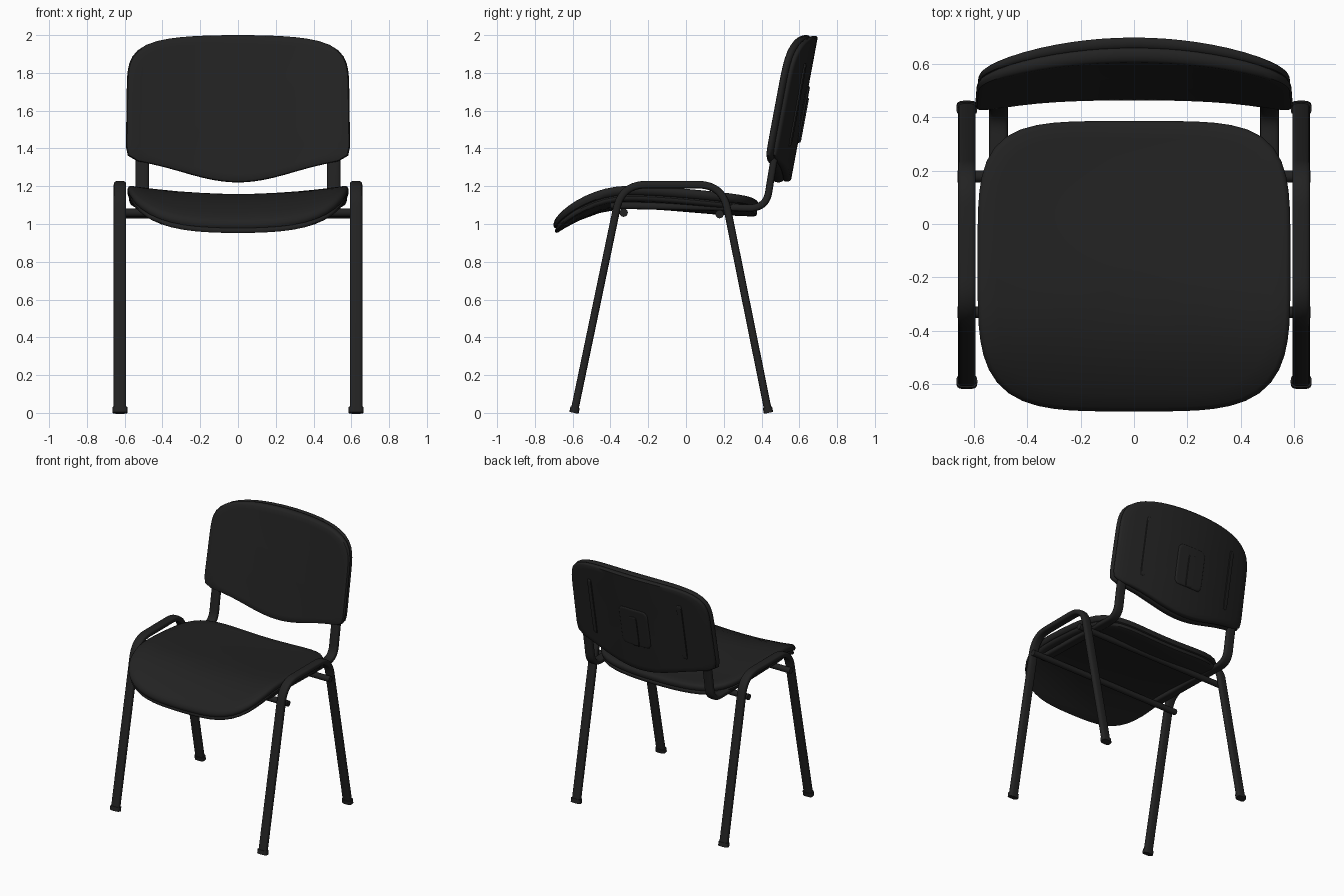
import bpy, bmesh, math
from mathutils import Vector

if "Cube" in bpy.data.objects:
    bpy.data.objects.remove(bpy.data.objects["Cube"])

black = bpy.data.materials.new("matte black")
black.diffuse_color = (0.016, 0.016, 0.016, 1)
black.use_nodes = True
black.node_tree.nodes["Principled BSDF"].inputs["Base Color"].default_value = black.diffuse_color


def finish(name, bm, angle=40):
    bmesh.ops.recalc_face_normals(bm, faces=bm.faces)
    me = bpy.data.meshes.new(name)
    bm.to_mesh(me)
    bm.free()
    me.materials.append(black)
    ob = bpy.data.objects.new(name, me)
    bpy.context.collection.objects.link(ob)
    bpy.ops.object.select_all(action='DESELECT')
    ob.select_set(True)
    bpy.context.view_layer.objects.active = ob
    bpy.ops.object.shade_smooth_by_angle(angle=math.radians(angle))
    return ob


def slab(name, place, rings, n_low=4, n_high=4, seg=72):
    """Rounded slab: superellipse rings (scale, t) placed in space by place(u, v, t)."""
    bm = bmesh.new()
    loops = []
    for s, t in rings:
        loop = []
        for i in range(seg):
            a = 2 * math.pi * (i + 0.5) / seg
            c, d = math.cos(a), math.sin(a)
            n = n_high if d > 0 else n_low
            r = s * (abs(c) ** n + abs(d) ** n) ** (-1 / n)
            loop.append(bm.verts.new(place(r * c, r * d, t)))
        loops.append(loop)
    for A, B in zip(loops, loops[1:]):
        for i in range(seg):
            j = (i + 1) % seg
            bm.faces.new((A[i], A[j], B[j], B[i]))
    for loop, t in ((loops[0], rings[0][1]), (loops[-1], rings[-1][1])):
        mid = bm.verts.new(place(0, 0, t))
        for i in range(seg):
            bm.faces.new((loop[i], loop[(i + 1) % seg], mid))
    return finish(name, bm)


def pillow(t0, t1, inset=0.03, edge=1.0):
    """Ring list for a slab from t0 to t1 with rounded rim."""
    inner = [0.15, 0.35, 0.55, 0.75, 0.88]
    h = t1 - t0
    rim = [(edge - inset, t0), (edge - inset * .3, t0 + h * .12), (edge, t0 + h * .4),
           (edge, t0 + h * .65), (edge - inset * .35, t0 + h * .88), (edge - inset, t1)]
    return [(s, t0) for s in inner] + rim + [(s, t1) for s in reversed(inner)]


def fillet(points, d, steps=10):
    """Round the inner corners of a path in the side plane."""
    pts = [Vector(p) for p in points]
    out = [pts[0]]
    for a, b, c in zip(pts, pts[1:], pts[2:]):
        p, q = b + (a - b).normalized() * d, b + (c - b).normalized() * d
        for k in range(steps + 1):
            t = k / steps
            out.append(p * (1 - t) ** 2 + b * 2 * t * (1 - t) + q * t * t)
    return out + [pts[-1]]


def tube(name, x, path, half_w, half_t, seg=20):
    """Flat-oval tube swept along a (y, z) path at the given x."""
    bm = bmesh.new()
    loops = []
    for i, p in enumerate(path):
        tan = (path[min(i + 1, len(path) - 1)] - path[max(i - 1, 0)]).normalized()
        nor = Vector((-tan.y, tan.x))
        loop = []
        for k in range(seg):
            a = 2 * math.pi * k / seg
            c, s = math.cos(a), math.sin(a)
            dx = half_w * math.copysign(abs(c) ** 0.6, c)
            q = p + nor * half_t * math.copysign(abs(s) ** 0.6, s)
            loop.append(bm.verts.new((x + dx, q.x, q.y)))
        loops.append(loop)
    for A, B in zip(loops, loops[1:]):
        for i in range(seg):
            j = (i + 1) % seg
            bm.faces.new((A[i], A[j], B[j], B[i]))
    bm.faces.new(loops[0])
    bm.faces.new(loops[-1])
    return finish(name, bm)


# Seat: saddle surface with a waterfall front edge
def seat_place(u, v, t):
    y = -0.158 + 0.543 * v
    if y < -0.3:
        z = 1.16 - 0.14 * ((-0.3 - y) / 0.4) ** 2
    else:
        k = (y + 0.3) / 0.685
        z = 1.16 - 0.04 * k * k * (3 - 2 * k)
    return (0.585 * u, y, z + 0.045 * u * u + t)


slab("seat_cushion", seat_place, pillow(-0.05, 0.0), 4, 4.5)
slab("seat_shell", seat_place, pillow(-0.08, -0.045, 0.03, 0.985), 4, 4.5)


# Backrest: curved, tilted pad with bowed lower edge
def back_front(u, z):
    return 0.46 + 0.187 * (z - 1.22) - 0.07 * u * u


def back_rear(u, z):
    return back_front(u, z) + 0.094 - 0.03 * u * u


def back_place(u, v, t):
    low = 1.22 + 0.11 * (1 - math.cos(math.pi * u)) / 2
    high = 2.0 - 0.03 * u * u
    z = low + (high - low) * (v + 1) / 2
    f = back_front(u, z)
    return (0.59 * u * (1 - 0.008 * v), f + t * (back_rear(u, z) - f), z)


slab("backrest_cushion", back_place, pillow(0.0, 0.6, 0.035), 14, 5)
slab("backrest_shell", back_place, pillow(0.56, 1.0, 0.025, 0.99), 14, 5)


# Raised details on the rear shell
def rear_plate(name, cx, cz, hw, hz, depth):
    def place(u, v, t):
        x, z = cx + hw * u, cz + hz * v
        return (x, back_rear(x / 0.59, z) + t, z)
    slab(name, place, pillow(-0.01, depth, 0.06), 10, 10, 40)


rear_plate("rear_panel", 0, 1.58, 0.12, 0.15, 0.008)
rear_plate("rear_panel_rib", 0, 1.55, 0.03, 0.12, 0.014)

for side, s in (("left", -1), ("right", 1)):
    rear_plate(side + "_rear_rib", s * 0.38, 1.63, 0.018, 0.22, 0.007)
    # Legs: one bent flat-oval tube per side
    legs = fillet([(-0.593, 0.0), (-0.341, 1.208), (0.193, 1.208), (0.437, 0.0)], 0.13)
    tube(side + "_leg_frame", s * 0.625, legs, 0.033, 0.02)
    # Foot caps
    for end, y, lean in (("front", -0.593, 0.006), ("rear", 0.437, -0.006)):
        cap = [Vector((y, 0.0)), Vector((y + lean, 0.03))]
        tube(side + "_" + end + "_foot", s * 0.625, cap, 0.039, 0.025)
    # Rail under the seat that bends up into the backrest
    rail = fillet([(-0.40, 1.10), (0.425, 1.083), (0.455, 1.28), (0.52, 1.62)], 0.09)
    tube(side + "_back_support", s * 0.507, rail, 0.035, 0.019)

# Cross bars joining the two leg frames
for name, y, z in (("front_cross_bar", -0.33, 1.06), ("rear_cross_bar", 0.178, 1.052)):
    bm = bmesh.new()
    bmesh.ops.create_cone(bm, cap_ends=True, segments=20, radius1=0.022, radius2=0.022, depth=1.32)
    for v in bm.verts:
        v.co = (v.co.z, y + v.co.x, z + v.co.y)
    finish(name, bm)
